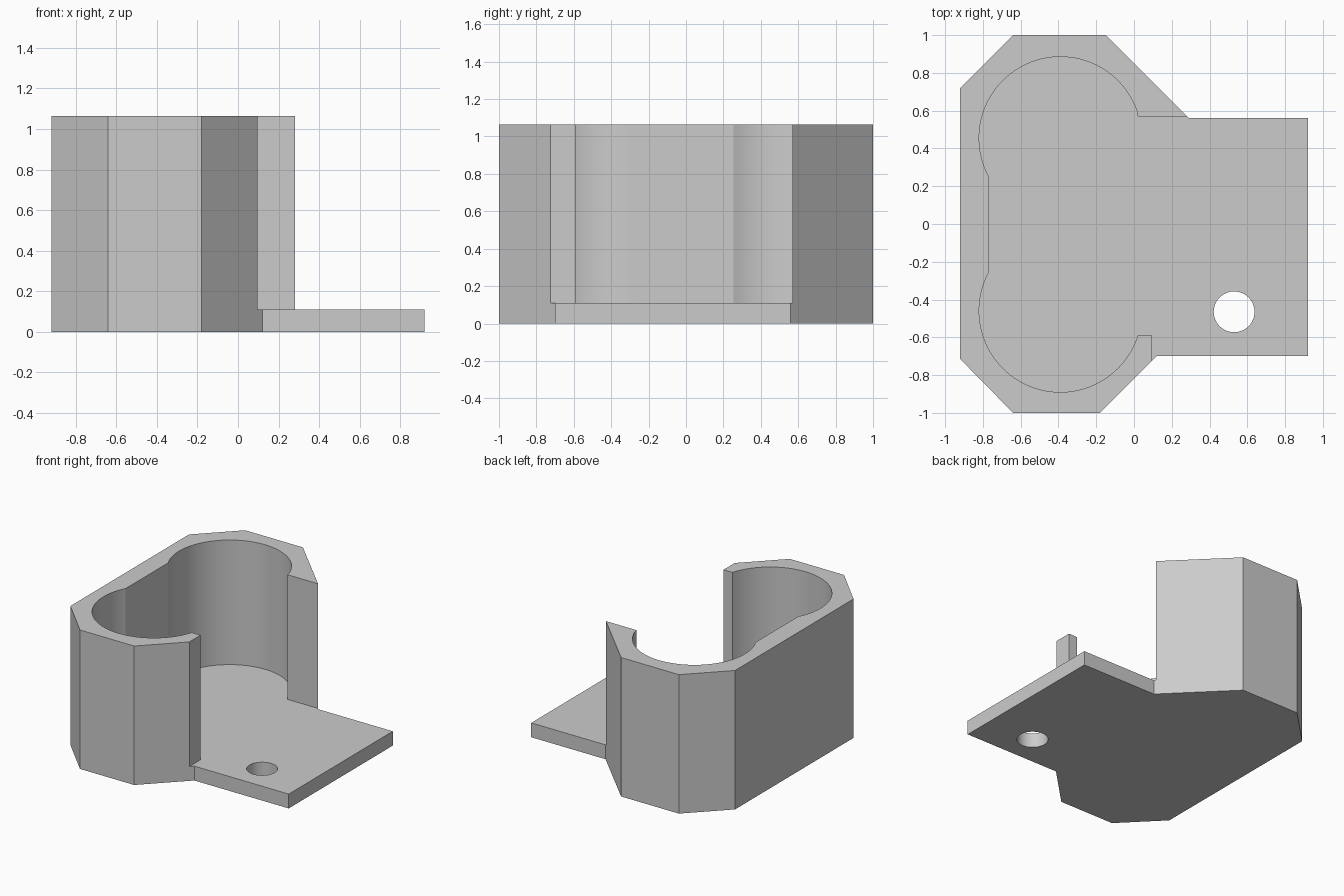
import bpy
import bmesh
from math import atan2, cos, sin, pi, radians

cube = bpy.data.objects.get("Cube")
if cube:
    bpy.data.objects.remove(cube, do_unlink=True)

PLATE_TOP, WALL_TOP = 0.11, 1.065

grey = bpy.data.materials.new("light grey")
grey.use_nodes = True
colour = (0.6, 0.6, 0.6, 1)
grey.diffuse_color = colour
grey.node_tree.nodes["Principled BSDF"].inputs["Base Color"].default_value = colour


def arc(centre, radius, start, end, steps):
    """Points on a circle from one angle to another, both included."""
    angles = [start + (end - start) * i / steps for i in range(steps + 1)]
    return [(centre[0] + radius * cos(a), centre[1] + radius * sin(a)) for a in angles]


def extrude_profile(name, loops, bottom, top):
    """Solid from an outer loop, and any hole loops, raised between two heights."""
    bm = bmesh.new()
    for loop in loops:
        verts = [bm.verts.new((x, y, bottom)) for x, y in loop]
        for i, v in enumerate(verts):
            bm.edges.new((verts[i - 1], v))
    bmesh.ops.triangle_fill(bm, edges=bm.edges[:], use_beauty=True)
    result = bmesh.ops.extrude_face_region(bm, geom=bm.faces[:], use_keep_orig=True)
    for item in result["geom"]:
        if isinstance(item, bmesh.types.BMVert):
            item.co.z = top
    bmesh.ops.recalc_face_normals(bm, faces=bm.faces[:])
    mesh = bpy.data.meshes.new(name)
    bm.to_mesh(mesh)
    bm.free()
    mesh.materials.append(grey)
    obj = bpy.data.objects.new(name, mesh)
    bpy.context.collection.objects.link(obj)
    bpy.ops.object.select_all(action="DESELECT")
    obj.select_set(True)
    bpy.context.view_layer.objects.active = obj
    bpy.ops.object.shade_smooth_by_angle(angle=radians(20))
    return obj


# Chamfered outside shared by the plate and the wall
outside = [(-0.15, 1), (-0.64, 1), (-0.92, 0.72),
           (-0.92, -0.715), (-0.64, -1), (-0.18, -1)]

# Base plate with its tab and round screw hole
tab = [(0.12, -0.70), (0.92, -0.70), (0.92, 0.56), (0.29, 0.56)]
hole = arc((0.53, -0.465), 0.108, 0, 2 * pi, 48)[:-1]
extrude_profile("base_plate", [outside + tab, hole], 0, PLATE_TOP)

# Open wall holding two round pockets joined by a flat back
radius = 0.43
front_centre, back_centre = (-0.39, -0.46), (-0.39, 0.455)
flat = atan2(0.2, -0.38)
front_pocket = arc(front_centre, radius, atan2(-0.13, 0.41), flat - 2 * pi, 48)
back_pocket = arc(back_centre, radius, 2 * pi - flat, atan2(0.115, 0.414), 48)
front_lip = [(0.095, -0.725), (0.095, -0.59), (0.02, -0.59)]
back_lip = [(0.02, 0.57), (0.28, 0.57)]
extrude_profile("pocket_wall",
                [outside + front_lip + front_pocket[1:] + back_pocket[:-1] + back_lip],
                PLATE_TOP, WALL_TOP)
